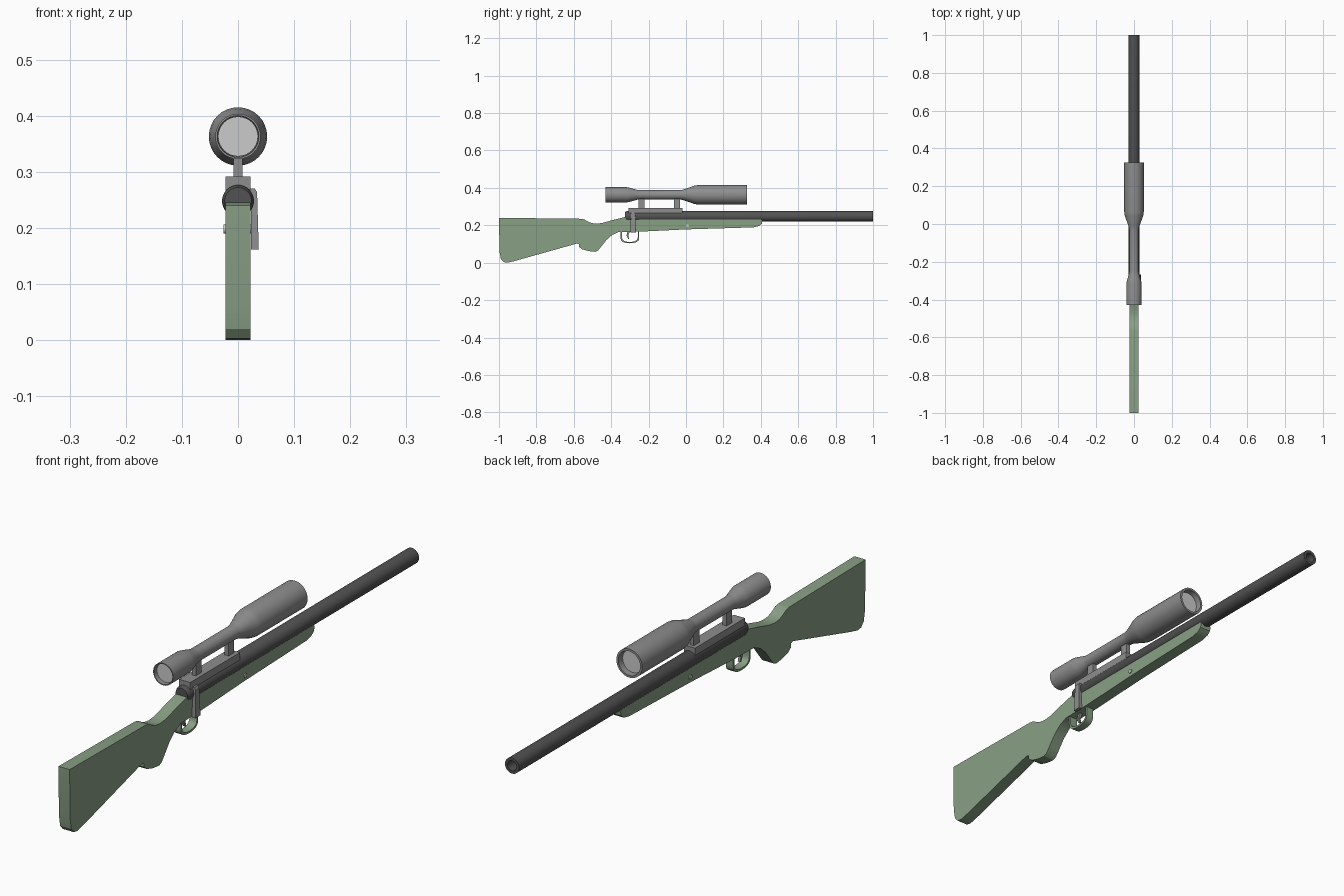
import bpy, bmesh, math

if "Cube" in bpy.data.objects:
    bpy.data.objects.remove(bpy.data.objects["Cube"])


def material(name, col):
    m = bpy.data.materials.new(name)
    m.diffuse_color = (*col, 1)
    m.use_nodes = True
    m.node_tree.nodes["Principled BSDF"].inputs["Base Color"].default_value = m.diffuse_color
    return m


GREEN = material("olive green", (0.25, 0.35, 0.235))
DARK = material("dark steel", (0.085, 0.085, 0.085))
GREY = material("mid grey", (0.27, 0.27, 0.27))
LIGHT = material("pale glass", (0.6, 0.6, 0.6))


def finish(name, bm, mat, smooth=True):
    bmesh.ops.recalc_face_normals(bm, faces=bm.faces)
    me = bpy.data.meshes.new(name)
    bm.to_mesh(me)
    bm.free()
    ob = bpy.data.objects.new(name, me)
    bpy.context.collection.objects.link(ob)
    me.materials.append(mat)
    if smooth:
        bpy.ops.object.select_all(action='DESELECT')
        ob.select_set(True)
        bpy.context.view_layer.objects.active = ob
        bpy.ops.object.shade_smooth_by_angle(angle=math.radians(30))
    return ob


def lathe(name, prof, z, mat, n=32):
    """Revolve (radius, y) points around the y axis at height z."""
    bm = bmesh.new()
    rings = []
    for r, y in prof:
        if r == 0:
            rings.append([bm.verts.new((0, y, z))] * n)
        else:
            rings.append([bm.verts.new((r * math.cos(2 * math.pi * i / n), y,
                                        z + r * math.sin(2 * math.pi * i / n))) for i in range(n)])
    for a, b in zip(rings, rings[1:]):
        for i in range(n):
            j = (i + 1) % n
            bm.faces.new(list(dict.fromkeys([a[i], a[j], b[j], b[i]])))
    return finish(name, bm, mat)


def slab(name, pts, x0, x1, mat):
    """Extrude a (y, z) outline from x0 to x1."""
    bm = bmesh.new()
    f = bm.faces.new([bm.verts.new((x0, y, z)) for y, z in pts])
    ext = bmesh.ops.extrude_face_region(bm, geom=[f])["geom"]
    for v in ext:
        if isinstance(v, bmesh.types.BMVert):
            v.co.x = x1
    return finish(name, bm, mat)


def box(name, x0, x1, y0, y1, z0, z1, mat):
    return slab(name, [(y0, z0), (y1, z0), (y1, z1), (y0, z1)], x0, x1, mat)


# stock with butt, grip and fore-end
slab("stock", [
    (-1, 0.24), (-0.565, 0.235), (-0.545, 0.232), (-0.525, 0.22), (-0.505, 0.212),
    (-0.48, 0.209), (-0.45, 0.212), (-0.40, 0.226), (-0.36, 0.236), (-0.325, 0.245),
    (-0.28, 0.245), (0.40, 0.235), (0.408, 0.225), (0.405, 0.208), (0.39, 0.196),
    (0.36, 0.189), (0.0, 0.178), (-0.25, 0.166), (-0.36, 0.164), (-0.395, 0.148),
    (-0.425, 0.122), (-0.45, 0.09), (-0.47, 0.065), (-0.485, 0.058), (-0.52, 0.062),
    (-0.555, 0.072), (-0.572, 0.085), (-0.572, 0.10), (-0.585, 0.102), (-0.92, 0.008),
    (-0.955, 0.0), (-0.975, 0.003), (-0.99, 0.02), (-0.997, 0.06)], -0.0225, 0.0225, GREEN)

# barrel with open muzzle
lathe("barrel", [(0, 0.9), (0.018, 0.9), (0.018, 1), (0.0285, 1), (0.0285, -0.315),
                 (0.024, -0.325), (0, -0.325)], 0.248, DARK)

# scope body, hollow at both ends
lathe("scope_body", [
    (0, -0.41), (0.036, -0.41), (0.037, -0.43), (0.0405, -0.43), (0.0405, -0.315), (0.036, -0.295),
    (0.026, -0.26), (0.025, -0.25), (0.025, -0.03), (0.028, -0.015), (0.049, 0.045),
    (0.052, 0.065), (0.052, 0.326), (0.044, 0.326), (0.042, 0.30), (0, 0.30)], 0.363, GREY)
for name, r, y in (("rear_lens", 0.0355, -0.413), ("front_lens", 0.0415, 0.303)):
    lathe(name, [(0, y - 0.002), (r, y - 0.002), (r, y + 0.002), (0, y + 0.002)], 0.363, LIGHT)

# scope rail and posts
box("scope_rail", -0.0225, 0.0225, -0.307, -0.02, 0.255, 0.292, GREY)
for i, y in enumerate((-0.238, -0.049)):
    box(f"scope_post_{i}", -0.008, 0.008, y - 0.016, y + 0.016, 0.285, 0.345, GREY)

# bolt handle, bent outline in (x, z) extruded along y
bm = bmesh.new()
outline = [(0.01, 0.27), (0.03, 0.27), (0.034, 0.264), (0.037, 0.162),
           (0.0235, 0.162), (0.0235, 0.255), (0.01, 0.255)]
rings = []
for s in (-1, 1):
    rings.append([bm.verts.new((x, -0.283 + s * (0.015 if z < 0.2 else 0.011), z)) for x, z in outline])
    bm.faces.new(rings[-1])
for i in range(len(outline)):
    j = (i + 1) % len(outline)
    bm.faces.new([rings[0][i], rings[0][j], rings[1][j], rings[1][i]])
finish("bolt_handle", bm, GREY, False)

# trigger guard: U-shaped band swept around a rounded path
path = [(-0.35, 0.17), (-0.35, 0.135)]
path += [(-0.30 + 0.05 * math.copysign(abs(math.cos(a)) ** 0.8, math.cos(a)),
          0.135 - 0.031 * math.sin(a) ** 0.8)
         for a in [math.pi * (1 - k / 12) for k in range(1, 12)]]
path += [(-0.25, 0.135), (-0.25, 0.17)]
inner = [(-0.30 + (y + 0.30) * 0.85, 0.17 - (0.17 - z) * 0.89) for y, z in path]
slab("trigger_guard", path + inner[::-1], -0.015, 0.015, GREEN)
slab("trigger", [(-0.312, 0.17), (-0.318, 0.145), (-0.31, 0.128), (-0.304, 0.128),
                 (-0.309, 0.145), (-0.298, 0.17)], -0.005, 0.005, GREY)

# cross pin through the stock
pin = [(0.0075 + 0.008 * math.cos(k * math.pi / 8), 0.198 + 0.008 * math.sin(k * math.pi / 8))
       for k in range(16)]
slab("stock_pin", pin, -0.0262, 0.0262, LIGHT)
